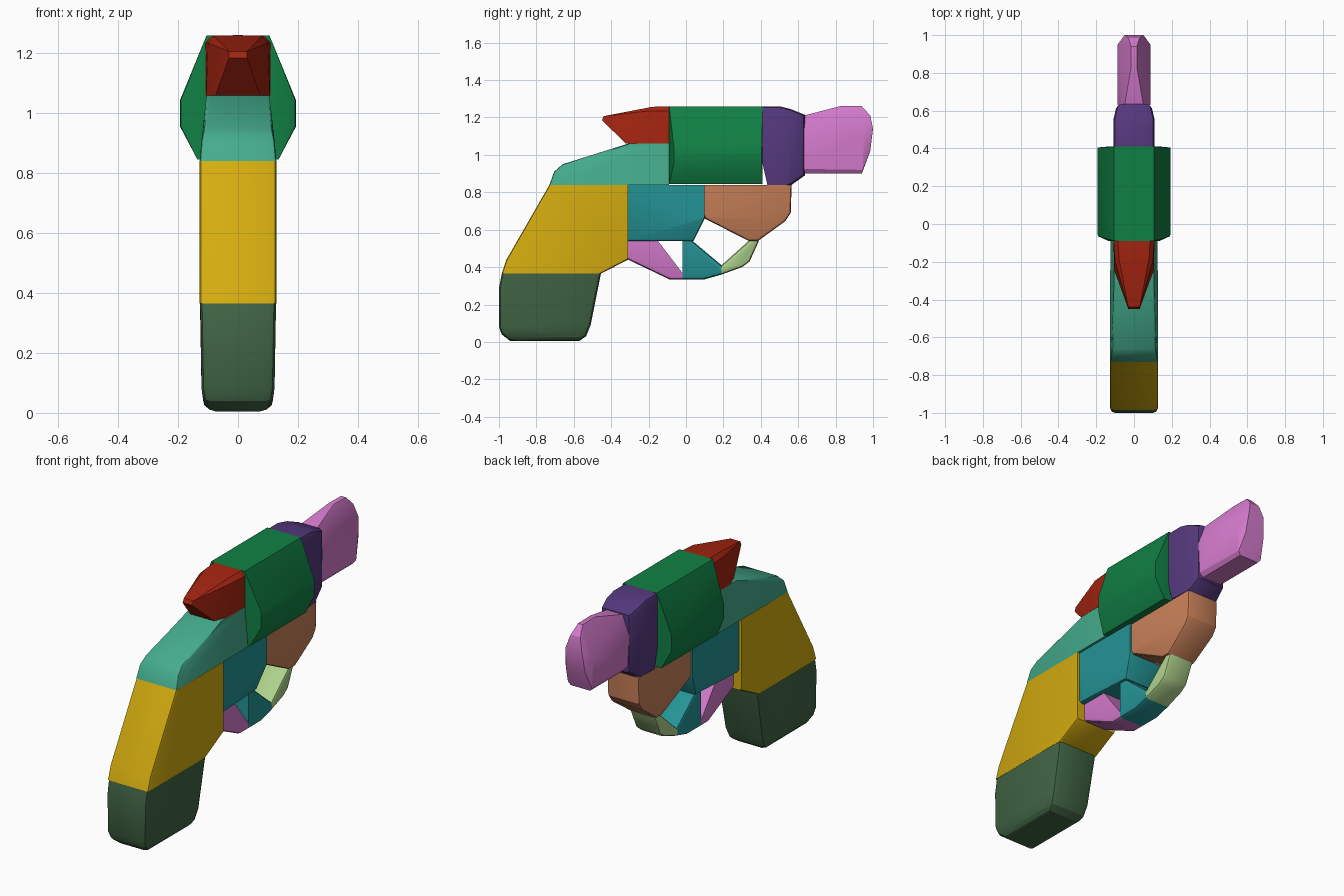
import bpy, bmesh
from math import radians

cube = bpy.data.objects.get("Cube")
if cube:
    bpy.data.objects.remove(cube)


def material(name, rgb):
    """Flat material from 0-255 sRGB, stored as linear values."""
    lin = [((c / 255 + 0.055) / 1.055) ** 2.4 for c in rgb]
    mat = bpy.data.materials.new(name)
    mat.use_nodes = True
    mat.diffuse_color = (*lin, 1)
    mat.node_tree.nodes["Principled BSDF"].inputs["Base Color"].default_value = (*lin, 1)
    return mat


yellow = material("yellow", (212, 172, 15))
seafoam = material("seafoam", (68, 172, 140))
moss = material("moss green", (64, 100, 68))
red = material("red", (165, 36, 16))
green = material("green", (16, 128, 68))
purple = material("purple", (84, 56, 124))
pink = material("pink", (212, 122, 204))
copper = material("copper", (200, 128, 88))
teal = material("teal", (36, 148, 150))
lime = material("pale lime", (174, 210, 140))


def hull(bm, points):
    """Closed convex solid around the points, flat areas merged."""
    verts = [bm.verts.new(p) for p in points]
    res = bmesh.ops.convex_hull(bm, input=verts)
    loose = {v for v in res["geom_interior"] + res["geom_unused"]
             if isinstance(v, bmesh.types.BMVert)}
    bmesh.ops.delete(bm, geom=list(loose), context="VERTS")
    bmesh.ops.dissolve_limit(bm, angle_limit=radians(2), verts=bm.verts[:], edges=bm.edges[:])
    bmesh.ops.recalc_face_normals(bm, faces=bm.faces[:])


def finish(bm, name, mat):
    mesh = bpy.data.meshes.new(name)
    bm.to_mesh(mesh)
    bm.free()
    mesh.materials.append(mat)
    obj = bpy.data.objects.new(name, mesh)
    bpy.context.collection.objects.link(obj)
    bpy.ops.object.select_all(action="DESELECT")
    obj.select_set(True)
    bpy.context.view_layer.objects.active = obj
    bpy.ops.object.shade_smooth_by_angle(angle=radians(28))
    return obj


def slab(name, mat, profile, width, bevel=0.02, joints=()):
    """Side profile of (y, z[, half width]) points spread across x.
    Rim edges are bevelled except the profile edges listed as joints."""
    pts = [(p[0], p[1], p[2] if len(p) > 2 else width) for p in profile]
    bm = bmesh.new()
    hull(bm, [(s * w, y, z) for y, z, w in pts for s in (-1, 1)])
    n = len(pts)

    def index(v):
        return min(range(n), key=lambda i: abs(pts[i][0] - v.co.y) + abs(pts[i][1] - v.co.z))

    rim = []
    for e in bm.edges:
        a, b = e.verts
        if a.co.x * b.co.x < 0:
            continue
        i, j = index(a), index(b)
        start = i if (i + 1) % n == j else j if (j + 1) % n == i else None
        if start is not None and start not in joints:
            rim.append(e)
    bmesh.ops.bevel(bm, geom=rim, offset=bevel, segments=2, profile=0.5,
                    affect="EDGES", clamp_overlap=True)
    return finish(bm, name, mat)


def solid(name, mat, points):
    """Mirrored convex solid from (x, y, z) points on one side."""
    bm = bmesh.new()
    hull(bm, [(s * x, y, z) for x, y, z in points for s in (-1, 1)])
    return finish(bm, name, mat)


# Grip
slab("grip_base", moss,
     [(-.455, .365), (-.985, .365), (-1, .29), (-1, .08, .122), (-.985, .04, .115),
      (-.94, .005, .1), (-.57, .005, .1), (-.535, .03, .115), (-.51, .09, .122)],
     .127, .025, joints={0})
slab("grip_middle", yellow,
     [(-.73, .84), (-.31, .84), (-.31, .44), (-.455, .365), (-.985, .365), (-.96, .44)],
     .128, .014, joints={0, 1, 3})

# Rear of the frame, narrower along its top
slab("rear_frame", seafoam,
     [(-.09, .84, .125), (-.73, .84, .128), (-.705, .91, .122), (-.66, .95, .114),
      (-.31, 1.06, .105), (-.09, 1.06, .105)],
     .12, .01, joints={0, 4, 5})

# Hammer, tapering to a small tip
solid("hammer", red,
      [(.03, -.45, 1.185), (.03, -.44, 1.207), (.08, -.18, 1.257), (.085, -.09, 1.26),
       (.1, -.2, 1.235), (.108, -.09, 1.235), (.108, -.09, 1.06), (.106, -.24, 1.06),
       (.075, -.32, 1.06)])

# Drum
drum = [(.105, 1.26), (.193, 1.045), (.193, .955), (.135, .845)]
solid("drum", green,
      [(x, y, z) for x, z in drum[:1] + drum[-1:] for y in (-.09, .41)]
      + [(x, y, z) for x, z in drum[1:3] for y in (-.055, .405)]
      + [(.19, -.065, 1.045), (.19, -.065, .955)])

# Front of the frame and barrel
slab("front_frame", purple,
     [(.41, 1.26), (.5, 1.26), (.56, 1.245), (.635, 1.215, .09), (.635, .89, .09),
      (.565, .84, .1), (.435, .84), (.41, .95)],
     .108, .025, joints={5, 6, 7})
solid("barrel", pink,
      [(.05, .63, 1.21), (.015, .83, 1.262), (.015, .94, 1.26), (.03, .985, 1.21),
       (.087, .63, 1.1), (.087, .95, 1.1), (.05, 1, 1.14), (.06, .985, 1.02),
       (.075, .945, .92), (.06, .94, .9), (.06, .63, .9), (.078, .63, .925)])

# Lower frame
slab("lower_frame", teal,
     [(-.31, .84), (.1, .84), (.1, .66), (.04, .54, .09), (-.31, .54)],
     .112, .012, joints={0, 1, 4})
slab("under_barrel", copper,
     [(.1, .84), (.565, .84), (.56, .69), (.53, .645), (.385, .54, .09),
      (.335, .54, .09), (.1, .66)],
     .1, .015, joints={0, 6})

# Trigger guard
slab("guard_rear", pink,
     [(-.31, .54), (-.15, .54), (-.02, .37), (-.02, .335), (-.09, .335), (-.31, .44)],
     .08, .018, joints={0, 1, 2, 5})
slab("trigger", teal,
     [(-.02, .54), (.035, .54), (.19, .41), (.19, .36), (.1, .335), (-.02, .335)],
     .08, .018, joints={0, 2, 5})
slab("guard_front", lime,
     [(.19, .41), (.335, .54), (.39, .54), (.34, .43), (.3, .4), (.19, .36)],
     .08, .018, joints={1, 5})
